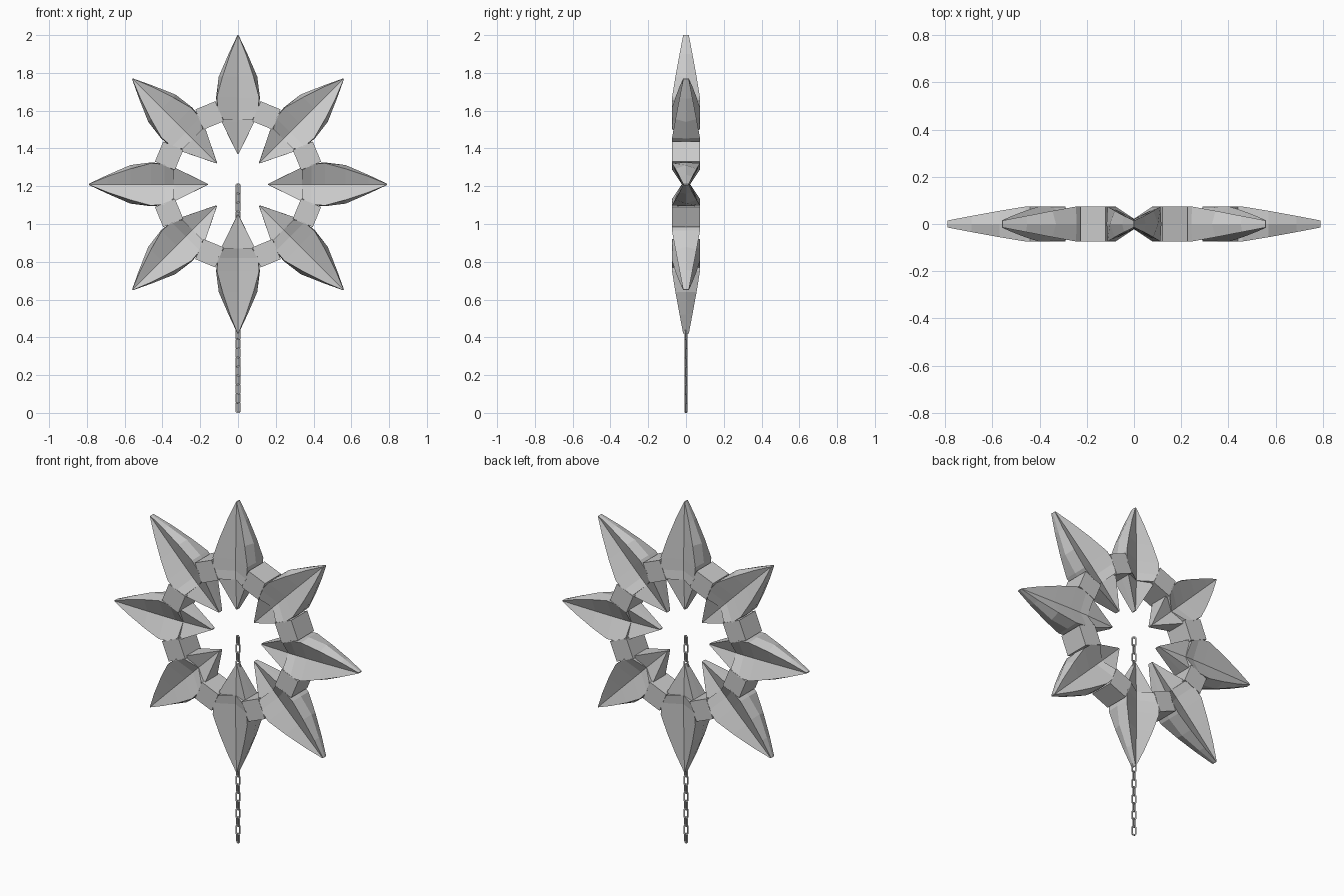
import bpy, bmesh, math
from mathutils import Matrix, Vector

if "Cube" in bpy.data.objects:
    bpy.data.objects.remove(bpy.data.objects["Cube"])

CENTRE = Vector((0, 0, 1.21))


def finish(name, bm):
    bmesh.ops.recalc_face_normals(bm, faces=bm.faces)
    me = bpy.data.meshes.new(name)
    bm.to_mesh(me)
    bm.free()
    ob = bpy.data.objects.new(name, me)
    bpy.context.collection.objects.link(ob)
    return ob


def place(ob, angle):
    # turn a part built pointing up around the centre of the wreath
    ob.matrix_world = Matrix.Translation(CENTRE) @ Matrix.Rotation(angle, 4, 'Y')


def folded_loft(name, sections):
    # sections: radius, edge half width, middle half width, edge depth, fold depth
    bm = bmesh.new()
    rings = []
    for r, w, m, d, c in sections:
        pts = [(0, -c), (w, -d), (m, 0), (w, d), (0, c), (-w, d), (-m, 0), (-w, -d)]
        rings.append([bm.verts.new((x, y, r)) for x, y in pts])
    for a, b in zip(rings, rings[1:]):
        for i in range(8):
            j = (i + 1) % 8
            bm.faces.new((a[i], a[j], b[j], b[i]))
    # end caps split along the fold so the concave section stays clean
    for ring in (rings[0], rings[-1]):
        bm.faces.new(ring[0:5])
        bm.faces.new(ring[4:8] + ring[0:1])
    return finish(name, bm)


LEAF = [
    (.79, .002, .003, .015, .014),
    (.69, .042, .050, .034, .017),
    (.57, .082, .102, .056, .020),
    (.46, .112, .116, .074, .022),
    (.39, .106, .110, .075, .022),
    (.34, .075, .080, .072, .022),
]
INNER = [
    (.39, .095, .095, .062, .021),
    (.33, .086, .086, .056, .020),
    (.16, .002, .003, .014, .013),
]

for k in range(8):
    angle = k * math.pi / 4
    # long outward spike
    place(folded_loft(f"outer_spike_{k}", LEAF), angle)
    # short inward spike
    place(folded_loft(f"inner_spike_{k}", INNER), angle)
    # block joining two spikes
    bm = bmesh.new()
    bmesh.ops.create_cube(bm, size=1, matrix=Matrix.Translation((0, 0, .395))
                          @ Matrix.Diagonal((.115, .148, .115, 1)))
    place(finish(f"ring_block_{k}", bm), angle + math.pi / 8)


# chain link: flat-sided loop with cut corners
def chain_link(name, z, twist, height=.058, half=.0125, wire=.0035):
    bm = bmesh.new()
    h, c = height / 2 - wire, .005
    w = half - wire
    path = [(w, h - c), (w - c, h), (c - w, h), (-w, h - c),
            (-w, c - h), (c - w, -h), (w - c, -h), (w, c - h)]
    rings = []
    for x, zz in path:
        s = Vector((math.copysign(1, x) * (1 if abs(x) == w else .5), 0,
                    math.copysign(1, zz) * (1 if abs(zz) == h else .5))) * wire
        p = Vector((x, 0, zz))
        y = Vector((0, wire, 0))
        rings.append([bm.verts.new(q) for q in (p + s + y, p + s - y, p - s - y, p - s + y)])
    for i in range(8):
        a, b = rings[i], rings[(i + 1) % 8]
        for j in range(4):
            n = (j + 1) % 4
            bm.faces.new((a[j], a[n], b[n], b[j]))
    ob = finish(name, bm)
    ob.location.z = z
    ob.rotation_euler.z = twist


COUNT, HEIGHT = 25, .058
pitch = (1.215 - HEIGHT) / (COUNT - 1)
for i in range(COUNT):
    chain_link(f"chain_link_{i}", HEIGHT / 2 + i * pitch, math.radians(25 if i % 2 else -25))
